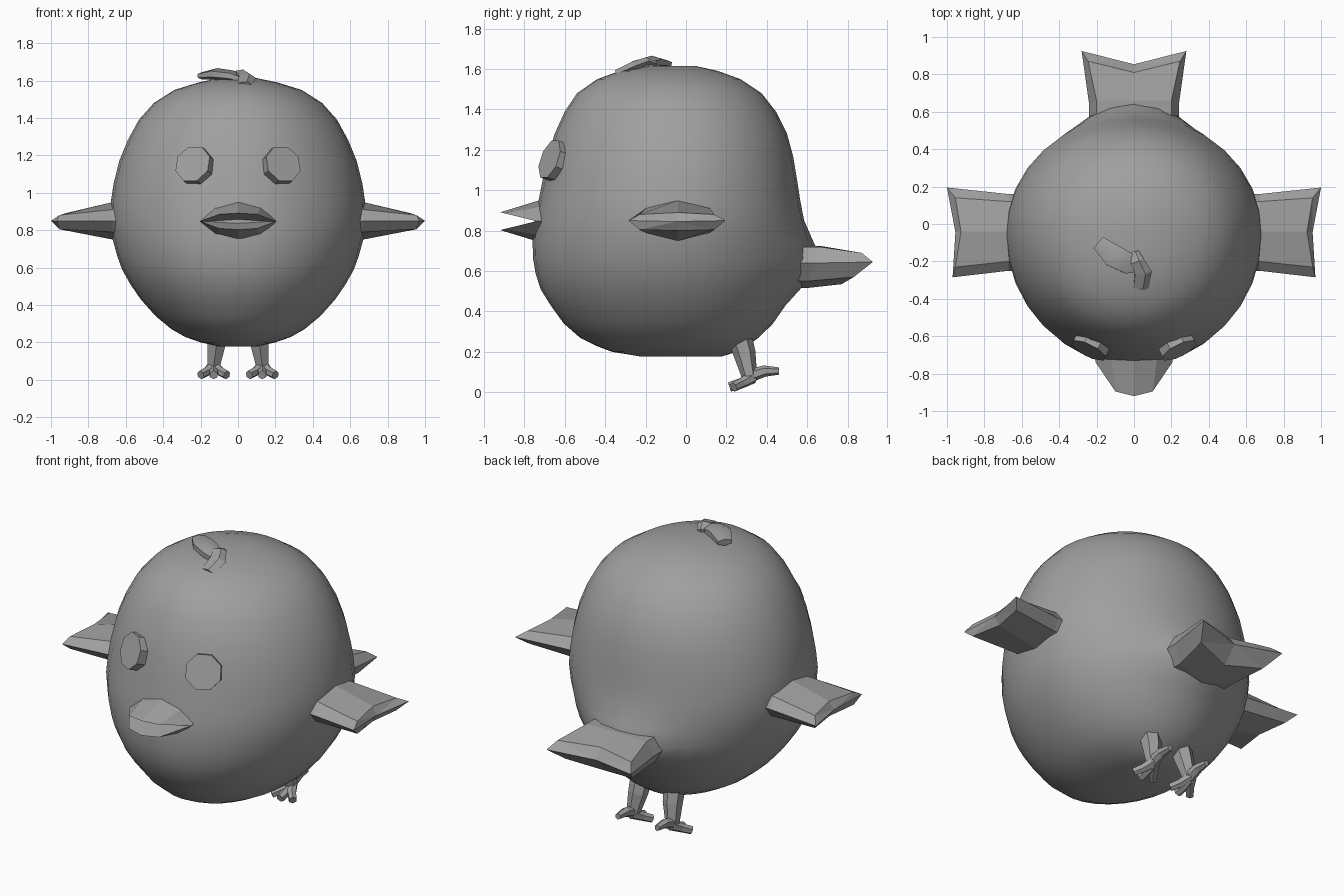
import bpy, bmesh, math
from mathutils import Vector, Matrix

if "Cube" in bpy.data.objects:
    bpy.data.objects.remove(bpy.data.objects["Cube"])

grey = bpy.data.materials.new("plain grey")
grey.diffuse_color = (0.35, 0.35, 0.35, 1)
grey.use_nodes = True
grey.node_tree.nodes["Principled BSDF"].inputs["Base Color"].default_value = grey.diffuse_color


def make(name, verts, faces, smooth=None):
    me = bpy.data.meshes.new(name)
    me.from_pydata([tuple(v) for v in verts], [], faces)
    bm = bmesh.new()
    bm.from_mesh(me)
    bmesh.ops.recalc_face_normals(bm, faces=bm.faces)
    bm.to_mesh(me)
    bm.free()
    me.materials.append(grey)
    ob = bpy.data.objects.new(name, me)
    bpy.context.collection.objects.link(ob)
    if smooth:
        bpy.ops.object.select_all(action='DESELECT')
        ob.select_set(True)
        bpy.context.view_layer.objects.active = ob
        bpy.ops.object.shade_smooth_by_angle(angle=math.radians(smooth))
    return ob


def loft(name, rings, smooth=None):
    """Skin a list of equal-length closed rings and cap both ends."""
    n = len(rings[0])
    verts = [v for r in rings for v in r]
    faces = [(i * n + j, i * n + (j + 1) % n, (i + 1) * n + (j + 1) % n, (i + 1) * n + j)
             for i in range(len(rings) - 1) for j in range(n)]
    for start in (0, (len(rings) - 1) * n):        # fan caps
        verts.append(sum((Vector(v) for v in verts[start:start + n]), Vector()) / n)
        faces += [(start + j, start + (j + 1) % n, len(verts) - 1) for j in range(n)]
    return make(name, verts, faces, smooth)


def tube(name, path, sides=6, flat=1.0, smooth=None):
    """Tapered limb through (x, y, z, radius) points."""
    pts = [Vector(p[:3]) for p in path]
    rings = []
    for i, p in enumerate(pts):
        d = (pts[min(i + 1, len(pts) - 1)] - pts[max(i - 1, 0)]).normalized()
        ref = Vector((0, 0, 1)) if abs(d.z) < 0.7 else Vector((0, -1, 0))
        u = d.cross(ref).normalized()
        w = u.cross(d)
        rings.append([p + path[i][3] * (u * math.cos(t) + w * math.sin(t) * flat)
                      for t in (math.tau * (k + 0.5) / sides for k in range(sides))])
    return loft(name, rings, smooth)


# Body: half-width, front y and back y by height, with a swelling at the tail
levels = [(0.178, 0.10, -0.23, 0.18), (0.20, 0.20, -0.366, 0.25), (0.228, 0.28, -0.44, 0.30),
          (0.27, 0.355, -0.525, 0.36), (0.34, 0.44, -0.605, 0.43), (0.43, 0.52, -0.67, 0.485),
          (0.51, 0.575, -0.72, 0.525), (0.59, 0.62, -0.745, 0.55), (0.66, 0.645, -0.757, 0.565),
          (0.75, 0.67, -0.76, 0.575), (0.85, 0.685, -0.75, 0.577), (0.95, 0.68, -0.73, 0.565),
          (1.05, 0.665, -0.71, 0.55), (1.17, 0.635, -0.685, 0.53), (1.28, 0.59, -0.65, 0.50),
          (1.39, 0.53, -0.60, 0.445), (1.48, 0.45, -0.54, 0.375), (1.55, 0.34, -0.44, 0.27),
          (1.59, 0.21, -0.33, 0.16), (1.615, 0.09, -0.18, 0.05)]
YC, SEG = -0.05, 32
rings = []
for z, a, front, back in levels:
    ring = []
    for k in range(SEG):
        t = math.tau * k / SEG
        x, s = a * math.cos(t), math.sin(t)
        y = YC + s * ((back - YC) if s > 0 else (YC - front))
        if s > 0:
            y += 0.11 * math.exp(-((z - 0.64) / 0.13) ** 2 - (x / 0.3) ** 2) * s
        ring.append((x, y, z))
    rings.append(ring)
loft("body", rings, 50)

# Wings: eight-sided, notched at the tip
for side, label in ((-1, "left"), (1, "right")):
    ys = [-0.04, -0.20, -0.25, -0.20, -0.04, 0.12, 0.16, 0.12]
    zs = [0.95, 0.91, 0.85, 0.79, 0.75, 0.79, 0.85, 0.91]
    base = [(side * 0.67, y, z) for y, z in zip(ys, zs)]
    root = [(side * 0.5, y, z) for y, z in zip(ys, zs)]
    tip = [(side * x, y, z) for x, y, z in (
        (0.925, -0.04, 0.89), (0.955, -0.23, 0.88), (0.97, -0.285, 0.85), (0.955, -0.23, 0.805),
        (0.925, -0.04, 0.80), (0.955, 0.14, 0.805), (1.0, 0.195, 0.85), (0.955, 0.14, 0.88))]
    loft(label + "_wing", [root, base, tip])

# Tail: same construction, tilted and forked
base = [(0, 0.66, 0.725), (0.20, 0.66, 0.72), (0.24, 0.64, 0.64), (0.18, 0.60, 0.55),
        (0, 0.59, 0.515), (-0.18, 0.60, 0.55), (-0.24, 0.64, 0.64), (-0.20, 0.66, 0.72)]
root = [(x, y - 0.22, z) for x, y, z in base]
tip = [(0, 0.81, 0.69), (0.245, 0.87, 0.69), (0.28, 0.925, 0.645), (0.22, 0.83, 0.57),
       (0, 0.77, 0.535), (-0.22, 0.83, 0.57), (-0.28, 0.925, 0.645), (-0.245, 0.87, 0.69)]
loft("tail", [root, base, tip])

# Eyes: tilted octagonal discs
for side, label in ((-1, "left"), (1, "right")):
    normal = Vector((side * 0.42, -0.84, 0.32)).normalized()
    u = Vector((0, 0, 1)).cross(normal).normalized()
    w = normal.cross(u)
    centre = Vector((side * 0.232, -0.655, 1.147))
    loft(label + "_eye", [[centre + normal * d + 0.104 * (u * math.cos(t) + w * math.sin(t))
                           for t in (math.tau * (k + 0.5) / 8 for k in range(8))]
                          for d in (-0.05, 0.025)])

# Beak: two open wedges meeting at the mouth corners
for sgn, label in ((1, "upper"), (-1, "lower")):
    mid = 0.847
    outer = [(-0.205, -0.71, mid), (-0.125, -0.70, mid + sgn * 0.075),
             (0, -0.71, mid + sgn * 0.108), (0.125, -0.70, mid + sgn * 0.075),
             (0.205, -0.71, mid)]
    lip = [(-0.205, -0.74, mid), (-0.10, -0.895, mid + sgn * 0.038),
           (0, -0.92, mid + sgn * 0.044), (0.10, -0.895, mid + sgn * 0.038),
           (0.205, -0.74, mid)]
    verts = outer + lip + [(0, -0.70, mid)]
    faces = [(i, i + 1, i + 6, i + 5) for i in range(4)]
    faces += [(i + 5, i + 6, 10) for i in range(4)] + [(i, i + 1, 10) for i in range(4)]
    faces += [(0, 5, 10), (4, 9, 10)]
    make(label + "_beak", verts, faces)

# Legs and feet: tapered shin, three front toes and a back toe
for side, label in ((-1, "left"), (1, "right")):
    tube(label + "_leg", [(side * 0.11, 0.27, 0.26, 0.06), (side * 0.115, 0.29, 0.19, 0.055),
                          (side * 0.13, 0.315, 0.075, 0.038)])
    for i, (tx, ty) in enumerate(((0.06, 0.235), (0.13, 0.215), (0.20, 0.235))):
        tube(f"{label}_toe_{i + 1}", [(side * 0.13, 0.33, 0.075, 0.032),
                                      (side * (0.13 + tx) / 2, 0.275, 0.045, 0.026),
                                      (side * tx, ty, 0.026, 0.024)])
    tube(label + "_back_toe", [(side * 0.13, 0.31, 0.08, 0.034), (side * 0.13, 0.39, 0.105, 0.028),
                               (side * 0.13, 0.46, 0.105, 0.018)])

# Head tuft: two bent flattened tufts
tube("long_tuft", [(0.03, -0.21, 1.60, 0.05), (-0.03, -0.21, 1.625, 0.065), (-0.11, -0.17, 1.635, 0.07),
                   (-0.19, -0.10, 1.625, 0.045)], 6, 0.45, 40)
tube("short_tuft", [(0.0, -0.15, 1.625, 0.025), (0.015, -0.20, 1.64, 0.04), (0.045, -0.26, 1.615, 0.05),
                    (0.035, -0.34, 1.575, 0.045)], 5, 0.5)
